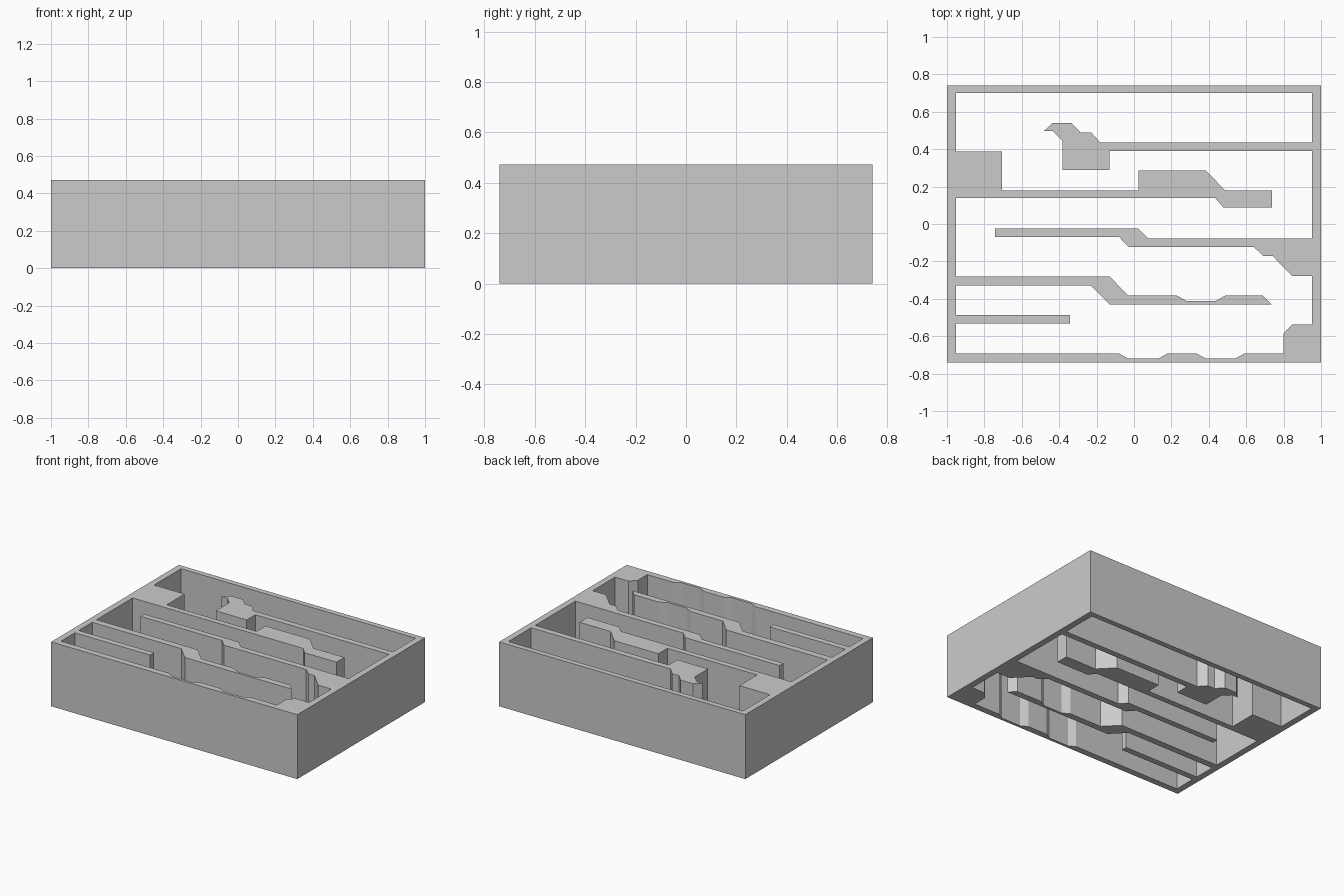
import bpy, bmesh
from mathutils import Vector

if "Cube" in bpy.data.objects:
    bpy.data.objects.remove(bpy.data.objects["Cube"])

HEIGHT = 0.473
L, R = -0.953, 0.953   # inner faces of the side walls

outer = [(-1, -0.74), (1, -0.74), (1, 0.74), (-1, 0.74)]

# Inner outline, one chain per wall, running counter-clockwise
front_wall = [(L, -.693), (-.08, -.693), (-.03, -.72), (.13, -.72), (.178, -.693),
              (.335, -.693), (.385, -.72), (.54, -.72), (.59, -.693), (.8, -.693),
              (.8, -.585), (.845, -.537), (R, -.537)]
middle_partition = [(R, -.278), (.845, -.278), (.74, -.17), (.69, -.17), (.64, -.122),
                    (-.03, -.122), (-.08, -.069), (-.743, -.069), (-.743, -.025),
                    (.025, -.025), (.075, -.077), (R, -.077)]
hook_partition = [(R, .39), (-.132, .39), (-.132, .29), (-.383, .29), (-.383, .445),
                  (-.435, .497), (-.482, .497), (-.435, .541), (-.335, .541),
                  (-.287, .49), (-.23, .49), (-.18, .435), (R, .435)]
back_wall = [(R, .7), (L, .7)]
block_partition = [(L, .387), (-.705, .387), (-.705, .18), (.025, .18), (.025, .285),
                   (.385, .285), (.487, .18), (.738, .18), (.738, .088),
                   (.478, .088), (.435, .138), (L, .138)]
wavy_partition = [(L, -.281), (-.13, -.281), (-.03, -.383), (.23, -.383), (.283, -.413),
                  (.435, -.413), (.487, -.383), (.69, -.383), (.738, -.431),
                  (-.13, -.431), (-.23, -.33), (L, -.33)]
short_partition = [(L, -.487), (-.341, -.487), (-.341, -.532), (L, -.532)]
inner = (front_wall + middle_partition + hook_partition + back_wall
         + block_partition + wavy_partition + short_partition)


def add_loop(bm, points):
    verts = [bm.verts.new((x, y, 0)) for x, y in points]
    return [bm.edges.new((a, b)) for a, b in zip(verts, verts[1:] + verts[:1])]


# Fill the plan between both outlines and raise it; open top and bottom
bm = bmesh.new()
edges = add_loop(bm, outer) + add_loop(bm, inner)
bmesh.ops.triangle_fill(bm, edges=edges, use_beauty=True, normal=Vector((0, 0, 1)))
ret = bmesh.ops.extrude_face_region(bm, geom=bm.faces[:], use_keep_orig=True)
top = [g for g in ret["geom"] if isinstance(g, bmesh.types.BMVert)]
bmesh.ops.translate(bm, verts=top, vec=(0, 0, HEIGHT))
bmesh.ops.recalc_face_normals(bm, faces=bm.faces[:])

mesh = bpy.data.meshes.new("partitioned_frame")
bm.to_mesh(mesh)
bm.free()
bpy.context.collection.objects.link(bpy.data.objects.new("partitioned_frame", mesh))
